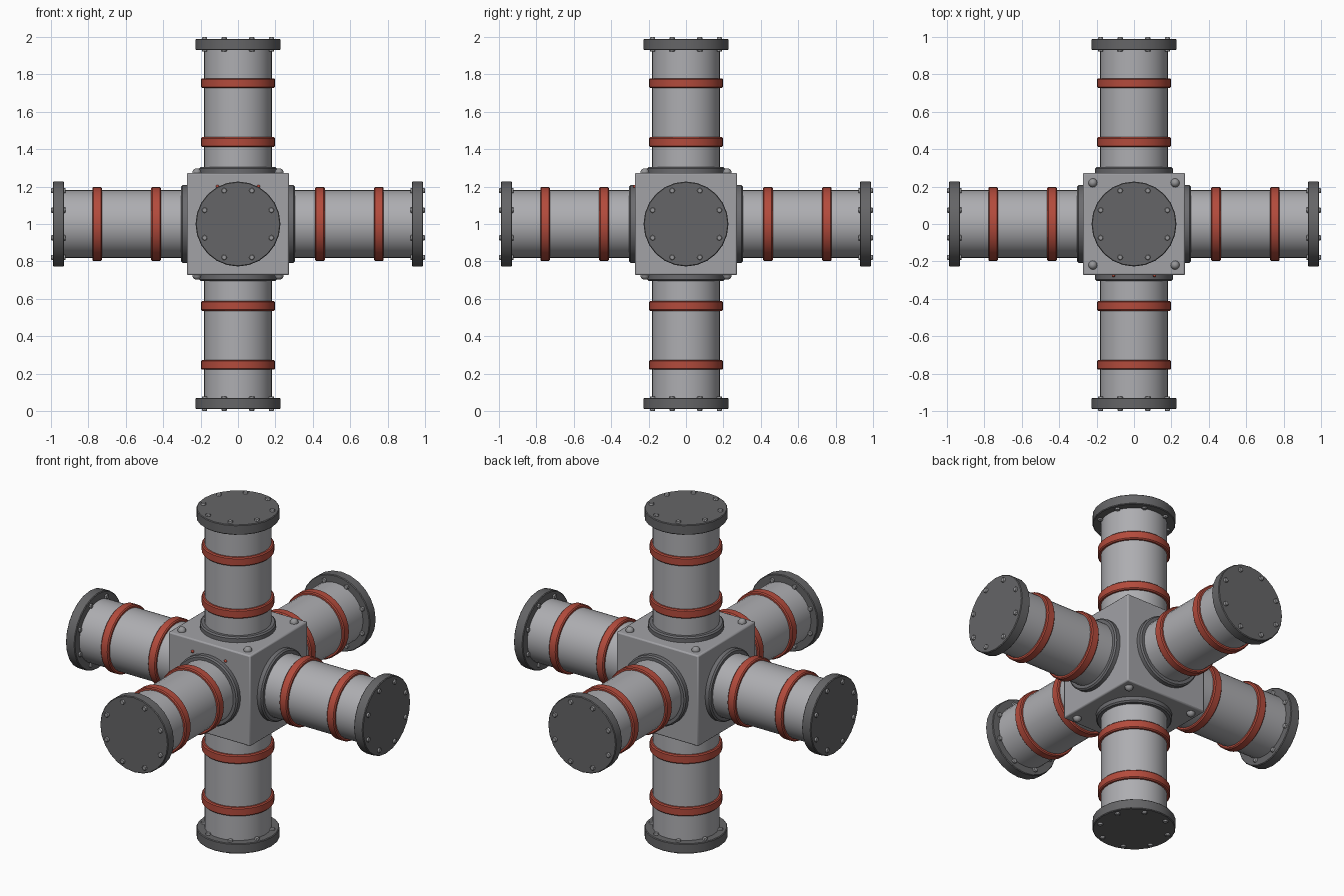
import bpy
import math
from mathutils import Vector, Matrix

cube = bpy.data.objects.get("Cube")
if cube:
    bpy.data.objects.remove(cube, do_unlink=True)

CENTRE = Vector((0, 0, 1))


def material(name, rgb):
    m = bpy.data.materials.new(name)
    m.use_nodes = True
    m.diffuse_color = (*rgb, 1)
    m.node_tree.nodes["Principled BSDF"].inputs["Base Color"].default_value = (*rgb, 1)
    return m


hull = material("hull grey", (0.36, 0.36, 0.38))
pipe = material("pipe grey", (0.42, 0.42, 0.44))
dark = material("dark grey", (0.13, 0.13, 0.135))
collar_grey = material("collar grey", (0.15, 0.15, 0.16))
steel = material("bolt steel", (0.3, 0.3, 0.31))
red = material("band red", (0.45, 0.07, 0.045))


def finish(name, mat, bevel=0, segments=1):
    ob = bpy.context.object
    ob.name = name
    ob.data.materials.append(mat)
    if bevel:
        mod = ob.modifiers.new("edge", "BEVEL")
        mod.width, mod.segments = bevel, segments
        mod.limit_method, mod.angle_limit = "ANGLE", math.radians(40)
    bpy.ops.object.shade_smooth_by_angle(angle=math.radians(35))
    return ob


def tube(name, frame, radius, start, end, mat, sides=32, bevel=0, offset=(0, 0)):
    """Cylinder lying along the local z of a frame, between two distances."""
    bpy.ops.mesh.primitive_cylinder_add(vertices=sides, radius=radius, depth=end - start)
    ob = finish(name, mat, bevel)
    ob.matrix_world = frame @ Matrix.Translation((*offset, (start + end) / 2))
    return ob


# Central hub
bpy.ops.mesh.primitive_cube_add(size=0.546, location=CENTRE)
finish("hub", hull, 0.008, 2)

# Six identical docking arms
directions = {"right": (-1, 0, 0), "left": (1, 0, 0), "front": (0, -1, 0),
              "back": (0, 1, 0), "top": (0, 0, 1), "bottom": (0, 0, -1)}
for side, d in directions.items():
    turn = Vector((0, 0, 1)).rotation_difference(Vector(d)).to_matrix().to_4x4()
    frame = Matrix.Translation(CENTRE) @ turn
    tube(side + "_collar", frame, 0.208, 0.26, 0.305, collar_grey, bevel=0.008)
    tube(side + "_pipe", frame, 0.182, 0.25, 0.95, pipe)
    for i, at in enumerate((0.438, 0.753)):
        tube(f"{side}_band_{i}", frame, 0.198, at - 0.026, at + 0.026, red, bevel=0.006)
    tube(side + "_flange", frame, 0.227, 0.93, 0.99, dark, sides=24, bevel=0.004)
    # Bolts pass right through the flange
    for k in range(8):
        a = math.tau * (k + 0.5) / 8
        tube(f"{side}_bolt_{k}", frame, 0.015, 0.921, 1.0, steel, 8, 0.003,
             (0.193 * math.cos(a), 0.193 * math.sin(a)))

# Domed rivets on the hub's upper and lower corners
for z in (-1, 1):
    for x in (-1, 1):
        for y in (-1, 1):
            bpy.ops.mesh.primitive_uv_sphere_add(
                segments=12, ring_count=8, radius=0.024,
                location=CENTRE + Vector((x * 0.22, y * 0.22, z * 0.274)))
            finish("corner_rivet", steel)

# Small marker lamps above the front collar
for x in (-0.11, 0.11):
    bpy.ops.mesh.primitive_uv_sphere_add(
        segments=10, ring_count=6, radius=0.009, location=(x, -0.275, 1.2))
    finish("marker_lamp", red)
